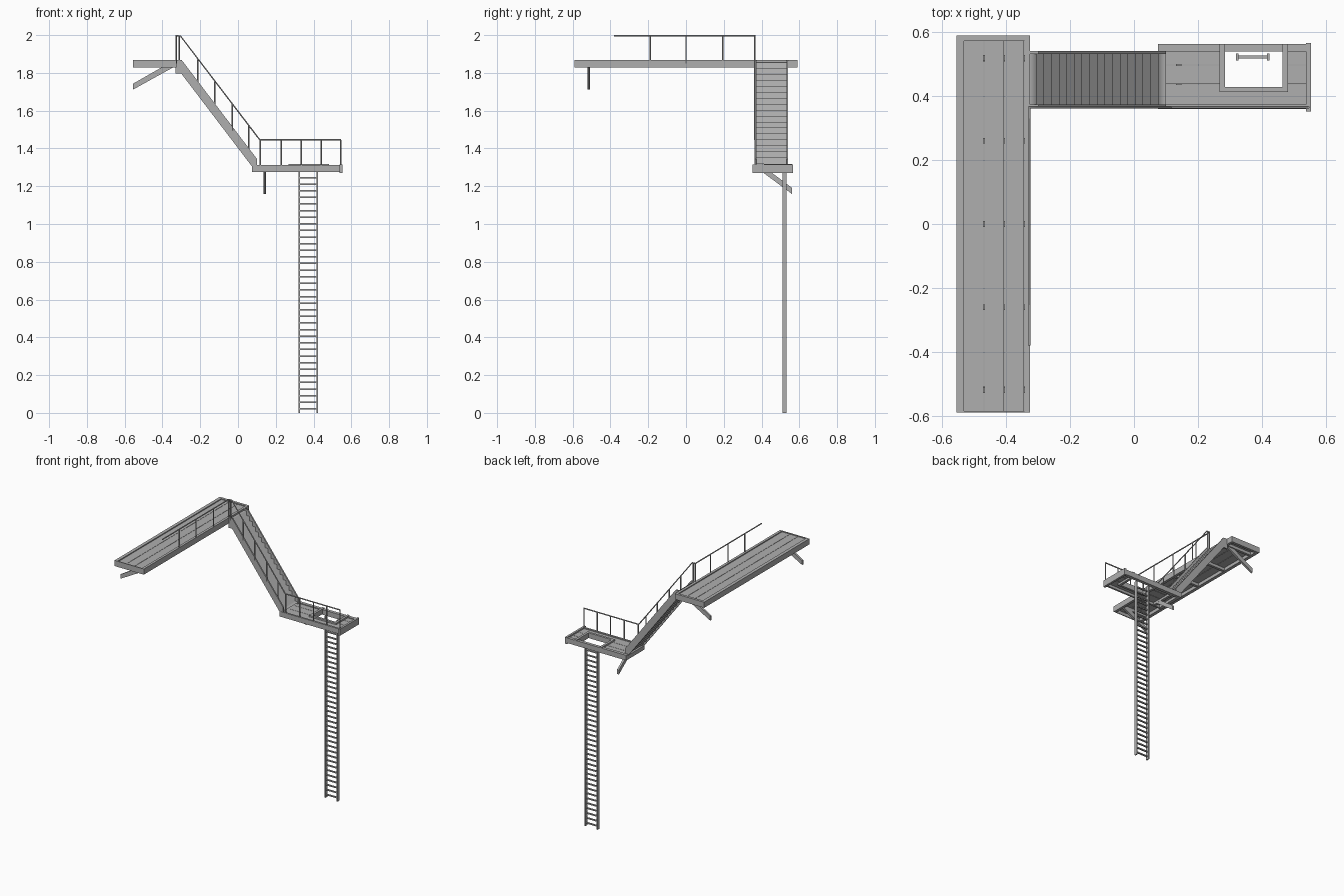
import bpy, bmesh
from mathutils import Vector

old = bpy.data.objects.get("Cube")
if old:
    bpy.data.objects.remove(old)

steel = bpy.data.materials.new("plain_grey")
steel.use_nodes = True
GREY = (0.43, 0.43, 0.43, 1)
steel.diffuse_color = GREY
steel.node_tree.nodes["Principled BSDF"].inputs["Base Color"].default_value = GREY


def finish(name, bm, smooth=False, recalc=True):
    if recalc:
        bmesh.ops.recalc_face_normals(bm, faces=bm.faces)
    for f in bm.faces:
        f.smooth = smooth
    mesh = bpy.data.meshes.new(name)
    bm.to_mesh(mesh)
    bm.free()
    mesh.materials.append(steel)
    obj = bpy.data.objects.new(name, mesh)
    bpy.context.collection.objects.link(obj)
    return obj


def add_box(bm, x, y, z):
    """Box from three (low, high) ranges."""
    verts = bmesh.ops.create_cube(bm, size=1)["verts"]
    for v in verts:
        v.co = Vector([(lo + hi) / 2 + c * (hi - lo)
                       for c, (lo, hi) in zip(v.co, (x, y, z))])


def boxes(name, ranges):
    bm = bmesh.new()
    for r in ranges:
        add_box(bm, *r)
    return finish(name, bm)


def prism(name, points, axis, lo, hi):
    """Extrude a profile along x or y; its points hold the other axis and z."""
    bm = bmesh.new()
    place = (lambda p, d: (d, p[0], p[1])) if axis == "x" else (lambda p, d: (p[0], d, p[1]))
    face = bm.faces.new([bm.verts.new(place(p, lo)) for p in points])
    ext = bmesh.ops.extrude_face_region(bm, geom=[face])["geom"]
    move = Vector(place((0, 0), hi - lo))
    bmesh.ops.translate(bm, vec=move, verts=[v for v in ext if isinstance(v, bmesh.types.BMVert)])
    return finish(name, bm)


def rod(name, points, radius=0.004):
    """Handrail tube through points."""
    curve = bpy.data.curves.new(name, "CURVE")
    curve.dimensions = "3D"
    curve.bevel_depth = radius
    curve.bevel_resolution = 1
    curve.use_fill_caps = True
    line = curve.splines.new("POLY")
    line.points.add(len(points) - 1)
    for p, co in zip(line.points, points):
        p.co = (*co, 1)
    curve.materials.append(steel)
    obj = bpy.data.objects.new(name, curve)
    bpy.context.collection.objects.link(obj)


def around(c, half):
    return (c - half, c + half)


# Upper walkway: side beams, end beams, planks and joists
END = 0.59
TOP_Z = (1.828, 1.868)
boxes("walkway_side_beams", [((-0.555, -0.532), (-END, END), TOP_Z),
                             ((-0.343, -0.325), (-END, END), TOP_Z)])
boxes("walkway_end_beams", [((-0.532, -0.343), (0.572, END), TOP_Z),
                            ((-0.532, -0.343), (-END, -0.584), TOP_Z)])
for i in range(3):
    x = -0.532 + i * 0.063
    boxes(f"walkway_plank_{i + 1}", [((x + 0.001, x + 0.062), (-0.584, 0.572), (1.85, 1.862))])
boxes("walkway_joists", [((-0.532, -0.343), around(y, 0.009), (1.83, 1.85))
                         for y in (-0.52, -0.26, 0, 0.26, 0.52)])
for side, y in (("front", -0.515), ("back", 0.515)):
    prism(f"walkway_{side}_brace",
          [(-0.555, 1.712), (-0.555, 1.743), (-0.40, 1.832), (-0.338, 1.832)],
          "y", y - 0.007, y + 0.007)

# Walkway handrail
RAIL_X, RAIL_Y = -0.328, 0.365
rod("walkway_handrail", [(RAIL_X, -0.38, 1.996), (RAIL_X, RAIL_Y, 1.996)])
for y in (-0.19, 0, 0.195, RAIL_Y):
    rod("walkway_rail_post", [(RAIL_X, y, 1.85), (RAIL_X, y, 1.996)])

# Stair: two stringers and a smooth stepped flight
profile = [(-0.33, 1.868), (-0.298, 1.868), (0.10, 1.345), (0.10, 1.29),
           (0.085, 1.29), (-0.30, 1.796), (-0.33, 1.796)]
for side, y in (("front", 0.363), ("back", 0.531)):
    prism(f"stair_{side}_stringer", profile, "y", y, y + 0.01)

STEPS = 17
run, rise = 0.405 / STEPS, 0.535 / STEPS
path = [(-0.33, 1.856)]
for i in range(STEPS):
    x, z = -0.305 + i * run, 1.856 - i * rise
    path += [(x, z), (x, z - rise)]
path.append((0.10, 1.321))
bm = bmesh.new()
rows = [[bm.verts.new((x, y, z)) for y in (0.372, 0.532)] for x, z in path]
for a, b in zip(rows, rows[1:]):
    bm.faces.new((a[0], b[0], b[1], a[1]))
steps = finish("stair_steps", bm, smooth=True, recalc=False)
solid = steps.modifiers.new("thickness", "SOLIDIFY")
solid.thickness = 0.004
solid.use_rim = False

# Stair handrail
top, foot = Vector((-0.305, RAIL_Y, 1.996)), Vector((0.115, RAIL_Y, 1.446))
rod("stair_handrail", [(RAIL_X, RAIL_Y, 1.996), top, foot])
rod("stair_top_post", [(-0.312, RAIL_Y, 1.85), (-0.312, RAIL_Y, 1.996)])
for x in (-0.214, -0.124, -0.03, 0.058):
    rail_z = top.lerp(foot, (x - top.x) / (foot.x - top.x)).z
    rod("stair_rail_post", [(x, RAIL_Y, rail_z - 0.14), (x, RAIL_Y, rail_z)])

# Lower platform: outer beams, planks cut round the hatch, hatch frame
DECK_Z = (1.276, 1.312)
boxes("platform_side_beams", [((0.075, 0.54), (0.36, 0.373), DECK_Z),
                              ((0.075, 0.54), (0.54, 0.562), DECK_Z)])
boxes("platform_end_beam", [((0.538, 0.553), (0.352, 0.566), (1.27, 1.316))])
boxes("platform_start_beam", [((0.075, 0.098), (0.373, 0.54), (1.276, 1.305))])
boxes("platform_planks", [
    ((0.098, 0.538), (0.373, 0.415), (1.294, 1.306)),
    ((0.098, 0.27), (0.415, 0.436), (1.294, 1.306)),
    ((0.48, 0.538), (0.415, 0.436), (1.294, 1.306)),
    *[(x, y, (1.294, 1.306)) for x in ((0.098, 0.27), (0.48, 0.538))
      for y in ((0.438, 0.496), (0.498, 0.54))]])
boxes("hatch_frame", [((0.268, 0.285), (0.412, 0.562), (1.28, 1.317)),
                      ((0.464, 0.481), (0.412, 0.562), (1.28, 1.317)),
                      ((0.285, 0.464), (0.412, 0.428), (1.28, 1.317))])
boxes("platform_joist", [(around(0.14, 0.009), (0.373, 0.54), (1.278, 1.294))])
prism("platform_brace", [(0.40, 1.278), (0.445, 1.278), (0.56, 1.192), (0.56, 1.16)],
      "x", 0.134, 0.148)

# Platform handrail
rod("platform_handrail", [foot, (0.545, RAIL_Y, 1.446)])
for x in (0.119, 0.229, 0.336, 0.44, 0.545):
    rod("platform_rail_post", [(x, RAIL_Y, 1.29), (x, RAIL_Y, 1.446)])

# Ladder
boxes("ladder_rails", [(x, (0.511, 0.533), (0, 1.285))
                       for x in ((0.319, 0.327), (0.416, 0.424))])
boxes("ladder_rungs", [((0.327, 0.416), around(0.522, 0.005), around(0.035 * (i + 0.6), 0.004))
                       for i in range(36)])
